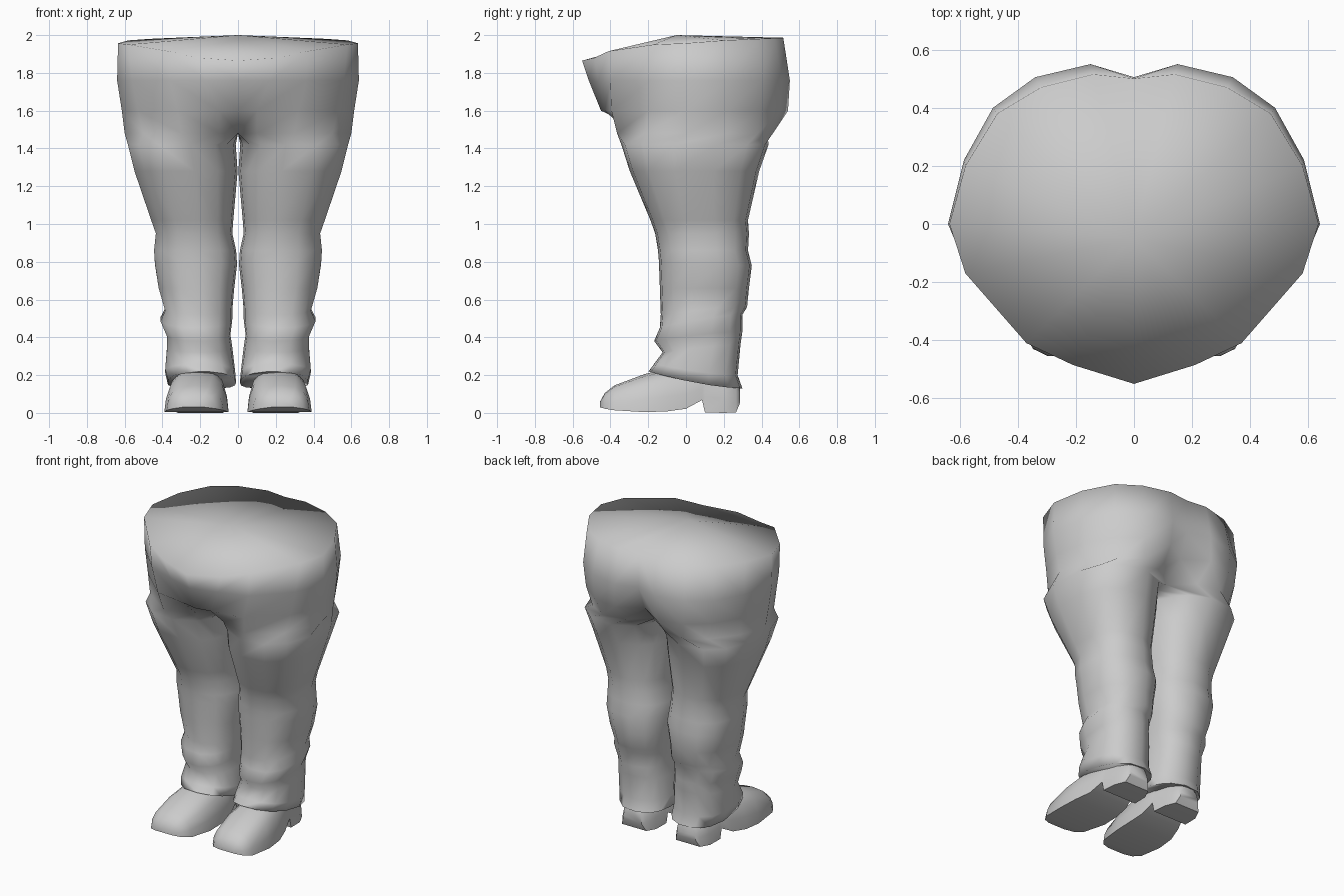
import bpy, bmesh, math

if "Cube" in bpy.data.objects:
    bpy.data.objects.remove(bpy.data.objects["Cube"])

OUTER, INNER = 10, 5          # points on the visible side / the inseam side of a ring


def bridge(bm, a, b):
    n = len(a)
    for i in range(n):
        j = (i + 1) % n
        bm.faces.new((a[i], a[j], b[j], b[i]))


def finish(bm, name, angle):
    """Turn the half into a mirrored, smooth object."""
    bmesh.ops.recalc_face_normals(bm, faces=bm.faces)
    mesh = bpy.data.meshes.new(name)
    bm.to_mesh(mesh)
    bm.free()
    obj = bpy.data.objects.new(name, mesh)
    bpy.context.collection.objects.link(obj)
    mod = obj.modifiers.new("mirror", 'MIRROR')
    mod.merge_threshold = 0.001
    bpy.ops.object.select_all(action='DESELECT')
    obj.select_set(True)
    bpy.context.view_layer.objects.active = obj
    bpy.ops.object.shade_smooth_by_angle(angle=math.radians(angle))
    return obj


def leg_ring(zf, zb, xi, xo, yf, yb):
    """Boxy ellipse whose height goes from zf at the front to zb at the back."""
    angles = [-125 + 250 * i / (OUTER - 1) for i in range(OUTER)]
    angles += [125 + 110 * (k + 1) / (INNER + 1) for k in range(INNER)]
    pts = []
    for a in angles:
        c, s = math.cos(math.radians(a)), math.sin(math.radians(a))
        x = (xi + xo) / 2 + (xo - xi) / 2 * math.copysign(abs(c) ** 0.85, c)
        y = (yf + yb) / 2 + (yb - yf) / 2 * math.copysign(abs(s) ** 0.85, s)
        t = (yb - y) / (yb - yf)
        pts.append((x, y, zb + (zf - zb) * t ** 1.6))
    return pts


def hip_ring(points):
    """Half outline from front seam to back seam, closed along x = 0."""
    (_, y0, z0), (_, y1, z1) = points[0], points[-1]
    seam = []
    for k in range(INNER):
        t = (k + 1) / (INNER + 1)
        seam.append((0, y1 + (y0 - y1) * t, z1 + (z0 - z1) * t))
    return list(points) + seam


# Trouser legs, cuff upwards: front z, back z, inner x, outer x, front y, back y
legs = [
    (.22, .13, .01, .375, -.20, .30),
    (.26, .20, .015, .39, -.17, .275),
    (.32, .36, .03, .38, -.125, .29),
    (.38, .43, .04, .38, -.17, .30),
    (.45, .52, .03, .415, -.14, .30),
    (.52, .56, .03, .39, -.135, .325),
    (.66, .66, .02, .425, -.14, .335),
    (.80, .78, .005, .445, -.145, .35),
    (.86, .86, .01, .45, -.15, .33),
    (.95, .95, .03, .44, -.165, .335),
    (1.02, 1.02, .025, .465, -.19, .33),
    (1.28, 1.28, .002, .555, -.30, .39),
    (1.42, 1.42, .012, .59, -.345, .44),
]
# Hip outlines
hips = [
    (1.48, [(0, -.20), (.10, -.30), (.30, -.365), (.50, -.22), (.60, .01),
            (.55, .22), (.43, .38), (.30, .46), (.14, .43), (0, .30)]),
    (1.60, [(0, -.45), (.10, -.43), (.32, -.395), (.53, -.20), (.615, 0),
            (.57, .22), (.47, .39), (.33, .50), (.16, .54), (0, .44)]),
    (1.76, [(0, -.515), (.17, -.465), (.36, -.40), (.56, -.19), (.64, 0),
            (.585, .22), (.485, .40), (.34, .505), (.15, .55), (0, .505)]),
]
waist = [(0, -.55, 1.865), (.21, -.485, 1.88), (.37, -.41, 1.915),
         (.58, -.17, 1.95), (.635, 0, 1.957), (.58, .2, 1.972),
         (.47, .38, 1.98), (.32, .47, 1.984), (.14, .515, 1.986), (0, .50, 1.986)]

bm = bmesh.new()
rings = [leg_ring(*r) for r in legs]
rings += [hip_ring([(x, y, z) for x, y in pts]) for z, pts in hips]
rings.append(hip_ring(waist))
loops = [[bm.verts.new(p) for p in ring] for ring in rings]
for a, b in zip(loops, loops[1:]):
    bridge(bm, a, b)
bm.faces.new(loops[0])
# Shallow peaked top
peak = bm.verts.new((0, -.05, 2.0))
for i in range(OUTER - 1):
    bm.faces.new((loops[-1][i], loops[-1][i + 1], peak))
# Remove the hidden wall on the mirror plane
wall = [f for f in bm.faces if all(abs(v.co.x) < 1e-5 for v in f.verts)]
bmesh.ops.delete(bm, geom=wall, context='FACES')
finish(bm, "trousers", 100)

# Shoes, toe to heel: y, centre x, half width, sole z, top z
sections = [
    (-.455, .235, .06, .03, .06),
    (-.43, .232, .115, .022, .105),
    (-.38, .228, .150, .014, .145),
    (-.22, .22, .17, .004, .205),
    (-.10, .215, .165, .008, .235),
    (0, .205, .145, .022, .24),
    (.085, .20, .125, .068, .24),
    (.10, .20, .125, .003, .24),
    (.20, .20, .12, 0, .21),
    (.265, .20, .09, .003, .17),
    (.285, .20, .07, .05, .13),
]
half = [(1, 0), (.95, .35), (.8, .72), (.5, .94)]
outline = half + [(0, 1)] + [(-x, z) for x, z in reversed(half)]
bm = bmesh.new()
loops = [[bm.verts.new((cx + w * u, y, zb + (zt - zb) * v)) for u, v in outline]
         for y, cx, w, zb, zt in sections]
for a, b in zip(loops, loops[1:]):
    bridge(bm, a, b)
bm.faces.new(loops[0])
bm.faces.new(loops[-1])
finish(bm, "shoes", 50)
